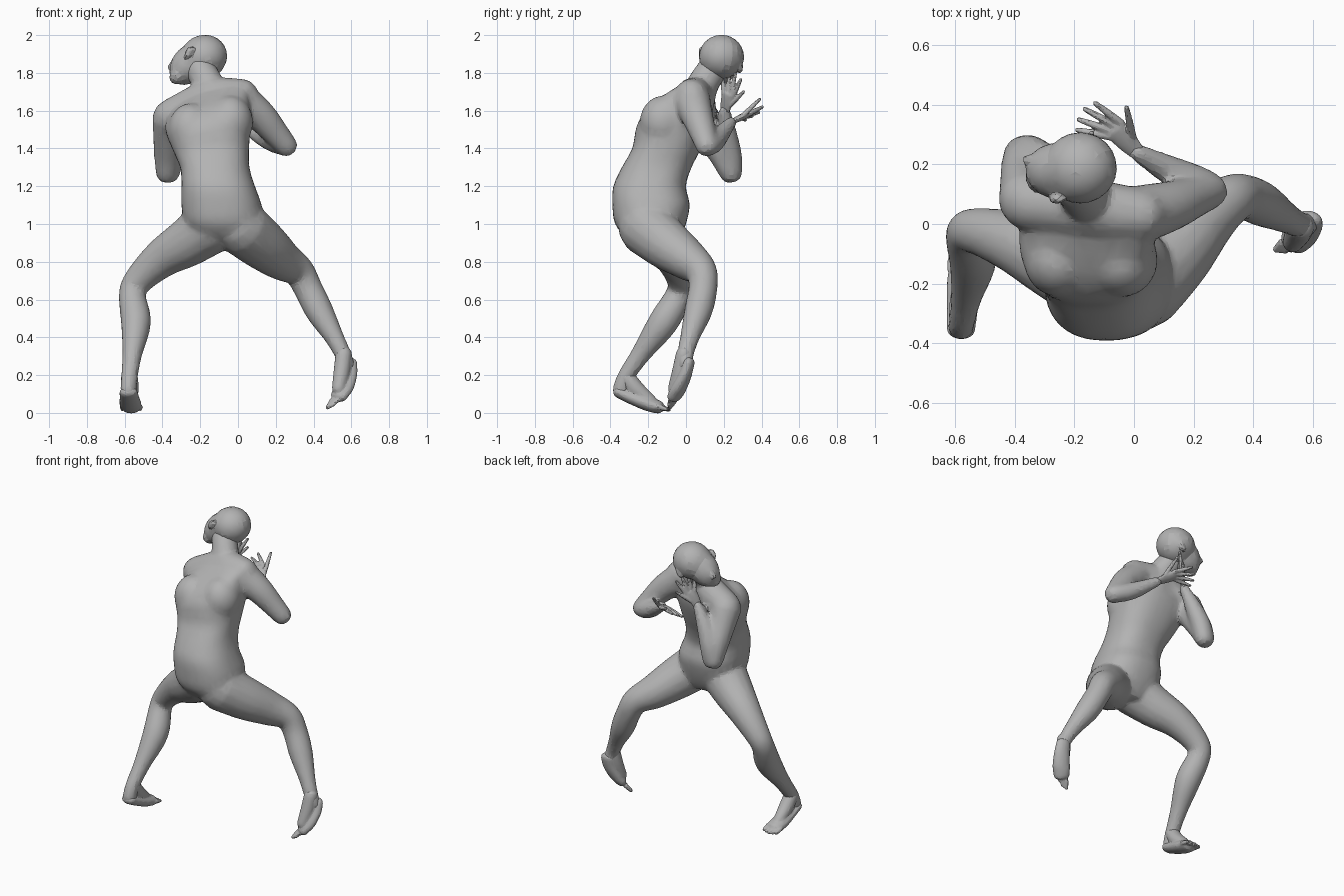
import bpy, bmesh
from math import sin, cos, pi, copysign
from mathutils import Vector, Matrix

if "Cube" in bpy.data.objects:
    bpy.data.objects.remove(bpy.data.objects["Cube"])

clay = bpy.data.materials.new("clay_grey")
clay.use_nodes = True
clay.diffuse_color = (0.45, 0.45, 0.45, 1)
clay.node_tree.nodes["Principled BSDF"].inputs["Base Color"].default_value = clay.diffuse_color


def smooth_rows(rows, steps=5):
    """Catmull-Rom interpolation of any row of numbers."""
    rows = [Vector(r) for r in rows]
    ext = [rows[0] * 2 - rows[1]] + rows + [rows[-1] * 2 - rows[-2]]
    out = []
    for a, b, c, d in zip(ext, ext[1:], ext[2:], ext[3:]):
        for i in range(steps):
            t = i / steps
            out.append((b * 2 + (c - a) * t + (a * 2 - b * 5 + c * 4 - d) * t * t
                        + (b * 3 - a - c * 3 + d) * t ** 3) / 2)
    return out + [rows[-1]]


def loft(bm, rings):
    """Skin closed rings of points and cap both ends."""
    rings = [[bm.verts.new(p) for p in ring] for ring in rings]
    n = len(rings[0])
    for a, b in zip(rings, rings[1:]):
        for i in range(n):
            j = (i + 1) % n
            bm.faces.new((a[i], a[j], b[j], b[i]))
    bm.faces.new(rings[0][::-1])
    bm.faces.new(rings[-1])


def tube(bm, rows, side=(0, 1, 0.2), flat=1.0, n=16):
    """Round-ended limb through (x, y, z, radius); flat thins it across side."""
    rows = smooth_rows(rows)
    pos = [Vector(r[:3]) for r in rows]
    rad = [r[3] for r in rows]
    tan = [(pos[min(i + 1, len(pos) - 1)] - pos[max(i - 1, 0)]).normalized() for i in range(len(pos))]
    ends = (pi / 3, pi / 6)
    spec = [(pos[0] - tan[0] * rad[0] * flat * sin(a), tan[0], rad[0] * cos(a)) for a in ends]
    spec += list(zip(pos, tan, rad))
    spec += [(pos[-1] + tan[-1] * rad[-1] * flat * sin(a), tan[-1], rad[-1] * cos(a)) for a in ends[::-1]]
    rings = []
    for p, t, r in spec:
        u = Vector(side)
        u = (u - t * u.dot(t)).normalized()
        v = t.cross(u)
        rings.append([p + u * r * cos(k * 2 * pi / n) + v * r * flat * sin(k * 2 * pi / n) for k in range(n)])
    loft(bm, rings)


def ball(bm, centre, size, aim=(1, 0, 0)):
    """Ellipsoid whose x axis points along aim."""
    turn = Vector(aim).to_track_quat('X', 'Z').to_matrix().to_4x4()
    m = Matrix.Translation(centre) @ turn @ Matrix.Diagonal((*size, 1))
    bmesh.ops.create_uvsphere(bm, u_segments=24, v_segments=14, radius=1, matrix=m)


def finish(name, bm, voxel, ratio, relax):
    """Fuse the overlapping pieces into one softly faceted skin."""
    bmesh.ops.recalc_face_normals(bm, faces=bm.faces)
    mesh = bpy.data.meshes.new(name)
    bm.to_mesh(mesh)
    bm.free()
    obj = bpy.data.objects.new(name, mesh)
    bpy.context.collection.objects.link(obj)
    fuse = obj.modifiers.new("fuse", 'REMESH')
    fuse.mode, fuse.voxel_size = 'VOXEL', voxel
    soft = obj.modifiers.new("soften", 'SMOOTH')
    soft.factor, soft.iterations = 0.5, relax
    obj.modifiers.new("facets", 'DECIMATE').ratio = ratio
    graph = bpy.context.evaluated_depsgraph_get()
    obj.data = bpy.data.meshes.new_from_object(obj.evaluated_get(graph))
    obj.modifiers.clear()
    obj.data.name = name
    obj.data.materials.clear()
    obj.data.materials.append(clay)
    bpy.ops.object.select_all(action='DESELECT')
    obj.select_set(True)
    bpy.context.view_layer.objects.active = obj
    bpy.ops.object.shade_smooth_by_angle(angle=0.22)


# Torso: height, then x and y extents of each level
body = bmesh.new()
levels = [(0.87, -0.13, 0.02, -0.22, -0.06), (0.92, -0.22, 0.11, -0.31, -0.03),
          (1.0, -0.28, 0.13, -0.375, 0.0), (1.1, -0.3, 0.125, -0.39, 0.02),
          (1.2, -0.3, 0.09, -0.385, 0.0), (1.3, -0.305, 0.06, -0.34, 0.03),
          (1.4, -0.34, 0.06, -0.285, 0.08), (1.52, -0.38, 0.07, -0.26, 0.13),
          (1.6, -0.38, 0.06, -0.2, 0.14), (1.67, -0.33, 0.05, -0.11, 0.13),
          (1.73, -0.23, 0.0, -0.02, 0.12)]
rings = []
for z, x0, x1, y0, y1 in smooth_rows(levels):
    tilt = 0.25 * min(max((z - 1.25) / 0.35, 0), 1)
    ring = []
    for k in range(32):
        c, s = cos(k * pi / 16), sin(k * pi / 16)
        dx = (x1 - x0) / 2 * copysign(abs(c) ** 0.85, c)
        dy = (y1 - y0) / 2 * copysign(abs(s) ** 0.85, s)
        ring.append(((x0 + x1) / 2 + dx, (y0 + y1) / 2 + dy, z + tilt * dx))
    rings.append(ring)
loft(body, rings)

# Shoulder blades, neck and the slope of the shoulders
for x, z in ((-0.25, 1.5), (-0.04, 1.54)):
    ball(body, (x, -0.12, z), (0.12, 0.125, 0.14))
tube(body, [(-0.13, 0.05, 1.64, 0.1), (-0.16, 0.09, 1.74, 0.085), (-0.2, 0.14, 1.82, 0.08)])
tube(body, [(-0.35, 0.07, 1.57, 0.095), (-0.14, 0.05, 1.67, 0.1), (0.02, 0.03, 1.68, 0.09)])

# Arms
tube(body, [(0.01, 0.03, 1.66, 0.1), (0.12, 0.06, 1.57, 0.085), (0.2, 0.09, 1.48, 0.07),
            (0.255, 0.11, 1.415, 0.06)])
tube(body, [(0.255, 0.12, 1.415, 0.054), (0.2, 0.145, 1.43, 0.056), (0.12, 0.18, 1.47, 0.05),
            (0.01, 0.24, 1.54, 0.03)])
tube(body, [(-0.355, 0.08, 1.56, 0.1), (-0.365, 0.14, 1.46, 0.085), (-0.37, 0.2, 1.36, 0.075),
            (-0.375, 0.235, 1.275, 0.062)])
tube(body, [(-0.365, 0.24, 1.275, 0.06), (-0.345, 0.235, 1.36, 0.062), (-0.3, 0.22, 1.47, 0.053),
            (-0.23, 0.205, 1.6, 0.03)])

# Legs
tube(body, [(-0.14, -0.18, 0.99, 0.15), (-0.27, -0.12, 0.9, 0.13), (-0.4, -0.06, 0.82, 0.105),
            (-0.52, -0.025, 0.71, 0.08), (-0.56, -0.035, 0.63, 0.072), (-0.54, -0.12, 0.48, 0.08),
            (-0.56, -0.24, 0.31, 0.053), (-0.575, -0.32, 0.19, 0.045), (-0.58, -0.345, 0.12, 0.045)])
tube(body, [(0.02, -0.21, 0.98, 0.15), (0.13, -0.1, 0.89, 0.135), (0.23, 0.01, 0.81, 0.11),
            (0.32, 0.08, 0.75, 0.085), (0.37, 0.09, 0.66, 0.077), (0.43, 0.065, 0.54, 0.075),
            (0.51, 0.02, 0.4, 0.052), (0.56, -0.005, 0.3, 0.044), (0.575, 0.0, 0.25, 0.044)])
finish("body", body, 0.012, 0.2, 9)


# Feet: sole from heel to ball, an instep down from the ankle, five toes
def foot(name, sole, instep, side, toe_step):
    bm = bmesh.new()
    side = Vector(side).normalized()
    tube(bm, sole, side, 0.65)
    tube(bm, instep, side)
    for k in range(-2, 3):
        start = Vector(sole[-1][:3]) + side * k * 0.023
        tip = start + Vector(toe_step) * (1 - 0.12 * abs(k))
        tube(bm, [(*start, 0.016), (*tip, 0.012)], side, n=8)
    finish(name, bm, 0.006, 0.2, 3)


foot("right_foot", [(-0.58, -0.355, 0.11, 0.048), (-0.575, -0.29, 0.08, 0.052),
                    (-0.57, -0.21, 0.05, 0.058), (-0.565, -0.15, 0.032, 0.055)],
     [(-0.575, -0.315, 0.19, 0.045), (-0.572, -0.265, 0.125, 0.046), (-0.57, -0.19, 0.062, 0.036)],
     (1, 0, 0), (0, 0.06, -0.015))
foot("left_foot", [(0.585, 0.015, 0.265, 0.047), (0.58, -0.005, 0.2, 0.052),
                   (0.56, -0.035, 0.135, 0.055), (0.535, -0.06, 0.09, 0.05)],
     [(0.56, -0.01, 0.31, 0.044), (0.55, -0.03, 0.22, 0.044), (0.533, -0.06, 0.13, 0.036)],
     (0.75, 0.05, 0.55), (-0.03, -0.03, -0.045))


# Hands: flattened palm and spread fingers
def hand(name, wrist, palm, side, knuckles, tips):
    bm = bmesh.new()
    wrist, palm, side = Vector(wrist), Vector(palm), Vector(side).normalized()
    tube(bm, [(*wrist, 0.028), (*wrist.lerp(palm, 0.5), 0.037), (*palm, 0.04)], side, 0.45)
    for k, tip in zip(knuckles, tips):
        start = palm + side * 0.03 * k
        if abs(k) > 1:
            start = wrist.lerp(palm, 0.4) + side * 0.025 * copysign(1, k)
        tip = Vector(tip)
        tube(bm, [(*start, 0.014), (*start.lerp(tip, 0.5), 0.013), (*tip, 0.009)], side, n=8)
    finish(name, bm, 0.005, 0.25, 2)


hand("left_hand", (0.01, 0.24, 1.54), (-0.06, 0.315, 1.575), (0.5, 0.7, 0.3),
     (2, 1, 0.4, -0.3, -1),
     ((-0.025, 0.39, 1.66), (-0.13, 0.405, 1.62), (-0.165, 0.385, 1.59), (-0.185, 0.35, 1.57), (-0.19, 0.315, 1.55)))
hand("right_hand", (-0.23, 0.205, 1.6), (-0.19, 0.225, 1.685), (0.5, 0.8, -0.2),
     (2, 1, 0.4, -0.3, -1),
     ((-0.14, 0.305, 1.7), (-0.13, 0.29, 1.765), (-0.15, 0.262, 1.795), (-0.18, 0.23, 1.79), (-0.2, 0.195, 1.76)))

# Head: skull, face and jaw turned down to one side, nose and ears
head = bmesh.new()
ball(head, (-0.18, 0.188, 1.885), (0.124, 0.12, 0.116), (1, 0, 0.3))
ball(head, (-0.25, 0.178, 1.85), (0.13, 0.095, 0.095), (-0.7, 0.02, -0.7))
ball(head, (-0.315, 0.16, 1.79), (0.055, 0.058, 0.045), (-0.6, 0, -0.8))
tube(head, [(-0.325, 0.205, 1.875, 0.014), (-0.357, 0.215, 1.83, 0.018)], n=10)
for ear in ((-0.26, 0.082, 1.91), (-0.15, 0.288, 1.83)):
    ball(head, ear, (0.036, 0.015, 0.02), (0.5, 0, 0.85))
finish("head", head, 0.009, 0.08, 3)
